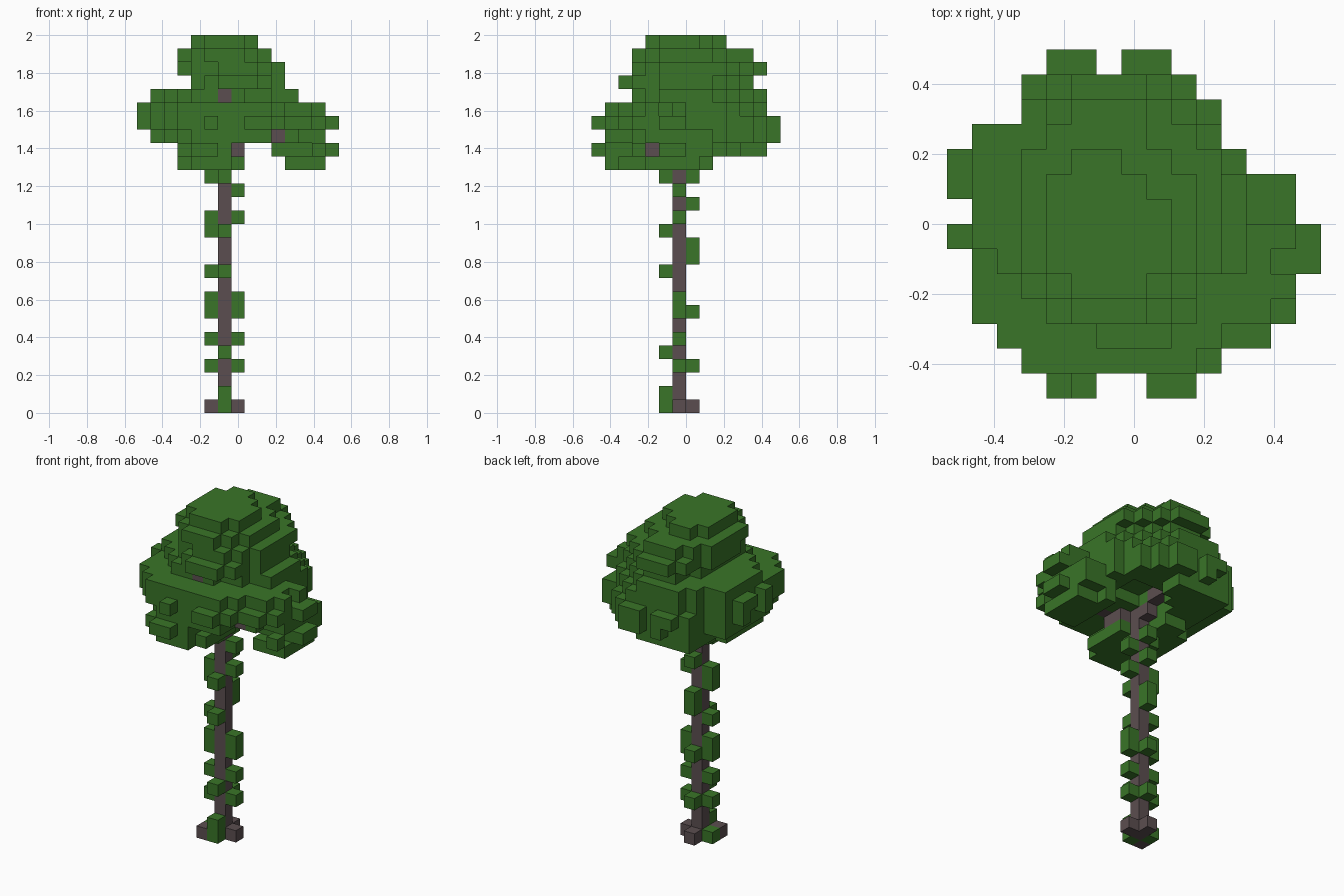
import bpy
import bmesh
import random
from itertools import product
from mathutils import Vector

random.seed(4)
cube = bpy.data.objects.get("Cube")
if cube:
    bpy.data.objects.remove(cube, do_unlink=True)

UNIT = 1 / 14                                # edge of one block
CENTRE = Vector((7, 6.5, -0.5))              # grid position of the origin
DIRECTIONS = [Vector(d) for d in ((1, 0, 0), (-1, 0, 0), (0, 1, 0),
                                  (0, -1, 0), (0, 0, 1), (0, 0, -1))]


def make_material(name, colour):
    mat = bpy.data.materials.new(name)
    mat.use_nodes = True
    mat.diffuse_color = (*colour, 1)
    shader = next(n for n in mat.node_tree.nodes if n.type == 'BSDF_PRINCIPLED')
    shader.inputs["Base Color"].default_value = (*colour, 1)
    return mat


def build_blocks(name, cells, material):
    """Skin a set of grid cells with their outer square faces."""
    cells = set(cells)
    bm = bmesh.new()
    for cell in cells:
        middle = Vector(cell)
        for d in DIRECTIONS:
            if tuple(int(c) for c in middle + d) in cells:
                continue
            u = Vector((d.y, d.z, d.x))
            v = d.cross(u)
            corners = [middle + (d + u * a + v * b) / 2
                       for a, b in ((1, 1), (-1, 1), (-1, -1), (1, -1))]
            bm.faces.new([bm.verts.new((c - CENTRE) * UNIT) for c in corners])
    bmesh.ops.remove_doubles(bm, verts=bm.verts, dist=UNIT / 100)
    mesh = bpy.data.meshes.new(name)
    bm.to_mesh(mesh)
    bm.free()
    mesh.materials.append(material)
    obj = bpy.data.objects.new(name, mesh)
    bpy.context.collection.objects.link(obj)
    return obj


def ellipsoid(cell, centre, radii):
    return sum(((p - c) / r) ** 2 for p, c, r in zip(cell, centre, radii))


bark = make_material("bark brown", (0.105, 0.076, 0.08))
leaf = make_material("leaf green", (0.041, 0.176, 0.021))

# Trunk, roots and branches
trunk = {(6, 6, k) for k in range(24)}
roots = {(5, 5, 0), (7, 6, 0), (6, 7, 0)}
right_branch = {(7, 5, 19), (7, 4, 19), (8, 4, 20), (9, 3, 20), (10, 3, 20)}
front_branch = {(6, j, 23) for j in range(3, 6)}
back_branch = {(6, 7, 19), (6, 8, 20), (6, 9, 20)}
wood = trunk | roots | right_branch | front_branch | back_branch

# Leaves clinging to each side of the trunk, listed by height
sides = {
    (6, 5): (0, 1, 4, 10, 13, 17),
    (5, 6): (0, 3, 5, 7, 8, 10, 13, 14, 17),
    (7, 6): (3, 5, 7, 8, 14, 16),
    (6, 7): (3, 7, 11, 12, 15, 17),
}
vines = {(*side, k) for side, heights in sides.items() for k in heights}

# Canopy: an oval of leaves per layer, with clumps hanging below
layer_width = {18: (3, 13), 19: (3, 14), 20: (1, 13), 21: (0, 14), 22: (0, 13),
               23: (1, 11), 24: (4, 10), 25: (3, 10), 26: (3, 9), 27: (4, 8)}
layer_depth = {18: (1, 8), 19: (0, 12), 20: (1, 13), 21: (0, 13), 22: (1, 12),
               23: (3, 12), 24: (2, 11), 25: (3, 12), 26: (3, 11), 27: (4, 9)}
row_width = [(4, 9), (3, 10), (2, 12), (1, 13), (1, 14), (0, 14), (0, 14),
             (1, 13), (0, 13), (0, 11), (1, 10), (3, 10), (3, 9), (4, 8)]
gaps = {18: (8, 9, 10), 19: (8,)}
lowest_oval = 20
clumps = [
    ((12, 6, 19.3), (3.3, 3.1, 1.9)),        # low side clump
    ((5, 4.5, 19), (3.2, 4.7, 2.4)),         # low front clump
    ((5.5, 10.3, 20), (3.5, 3.2, 2)),        # back clump
]
hollow = ((8, 8, 18.5), (2.5, 2.5, 2))


def within(value, limits):
    return limits[0] <= value <= limits[1]


def in_layer_oval(i, j, k, limit):
    across, along = [(2 * p - a - b) / (b - a + 1.2) for p, (a, b)
                     in ((i, layer_width[k]), (j, layer_depth[k]))]
    # the upper layers are flattened on the back corner
    bevelled = k > 21 and min(across, along) > 0 and across + along > 1.15
    return across ** 2 + along ** 2 < limit and not bevelled


def has_leaf(cell):
    i, j, k = cell
    if not (within(i, layer_width[k]) and within(j, layer_depth[k])
            and within(i, row_width[j])):
        return False
    if i in gaps.get(k, ()) or (i == 6 and j in (0, 13)):
        return False
    # openings that leave the branch ends showing
    if any(i == a and k == c and j < b
           for a, b, c in ((7, 4, 19), (10, 3, 20), (6, 3, 23))):
        return False
    if (j, k) == (4, 19) and i > 7:
        return False
    # the upper side edge slopes back above the low side clump
    if i > 11 and j > 6 and k > 20:
        return False
    if ellipsoid(cell, *hollow) < 1:
        return False
    limit = random.uniform(0.82, 1.12)
    if k >= lowest_oval and in_layer_oval(i, j, k, limit):
        return True
    return any(ellipsoid(cell, *clump) < limit for clump in clumps)


canopy = {cell for cell in product(range(15), range(14), layer_width)
          if cell not in wood and has_leaf(cell)}

build_blocks("trunk_and_branches", wood, bark)
build_blocks("trunk_leaves", vines - wood, leaf)
build_blocks("canopy", canopy, leaf)
